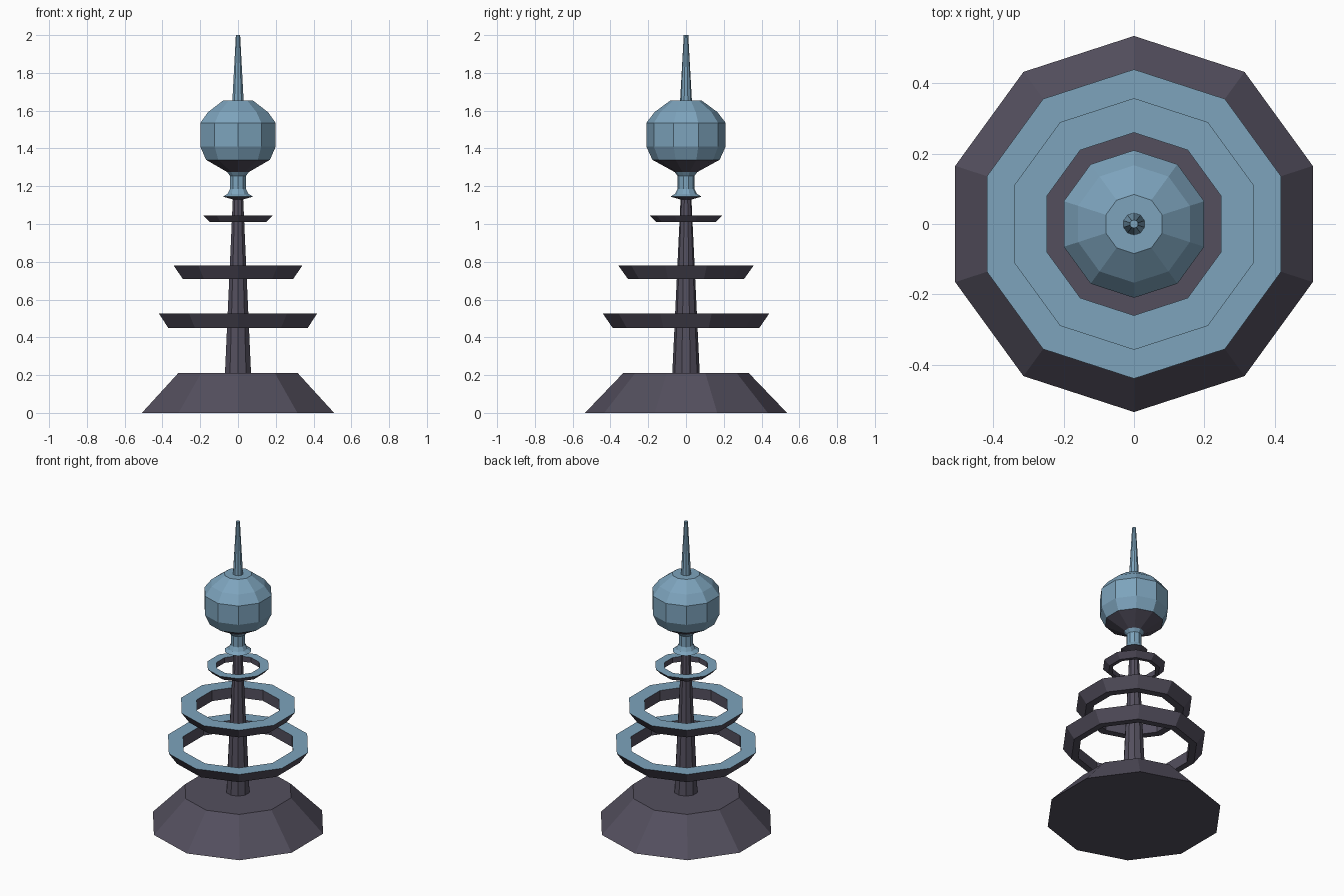
import bpy, bmesh, math

if "Cube" in bpy.data.objects:
    bpy.data.objects.remove(bpy.data.objects["Cube"])

N = 10  # every part is ten-sided, with a corner facing +y


def material(name, rgb):
    m = bpy.data.materials.new(name)
    m.diffuse_color = (*[(c / 255) ** 2.2 for c in rgb], 1)
    m.use_nodes = True
    m.node_tree.nodes["Principled BSDF"].inputs["Base Color"].default_value = m.diffuse_color
    return m


dark = material("dark_slate", (84, 80, 94))
blue = material("dusty_blue", (124, 162, 187))


def lathe(name, profile, mats, colours=None, closed=False):
    """Turn an (r, z) profile; colours gives a material index per band."""
    bm = bmesh.new()
    rings = []
    for r, z in profile:
        rings.append([bm.verts.new((r * math.cos(math.pi / 2 + i * math.tau / N),
                                    r * math.sin(math.pi / 2 + i * math.tau / N), z))
                      for i in range(N)])
    count = len(rings) if closed else len(rings) - 1
    for k in range(count):
        a, b = rings[k], rings[(k + 1) % len(rings)]
        for i in range(N):
            j = (i + 1) % N
            f = bm.faces.new((a[i], a[j], b[j], b[i]))
            f.material_index = colours[k] if colours else 0
    if not closed:
        f = bm.faces.new(rings[0][::-1])
        f.material_index = colours[0] if colours else 0
        f = bm.faces.new(rings[-1])
        f.material_index = colours[-1] if colours else 0
    bmesh.ops.recalc_face_normals(bm, faces=bm.faces)
    me = bpy.data.meshes.new(name)
    bm.to_mesh(me)
    bm.free()
    for m in mats:
        me.materials.append(m)
    ob = bpy.data.objects.new(name, me)
    bpy.context.collection.objects.link(ob)


# Sloped base and tapering column
lathe("base", [(0.535, 0), (0.333, 0.21)], [dark])
lathe("column", [(0.073, 0.2), (0.028, 1.15)], [dark])

# Floating rings: dark sides, blue top
for name, inner, low, outer, z0, z1 in (
        ("lower_ring", 0.345, 0.388, 0.44, 0.45, 0.525),
        ("middle_ring", 0.26, 0.308, 0.358, 0.71, 0.78),
        ("upper_ring", 0.135, 0.158, 0.192, 1.01, 1.045)):
    lathe(name, [(inner, z0), (low, z0), (outer, z1), (inner, z1)],
          [dark, blue], [0, 0, 1, 0], closed=True)

# Flared neck and globe, with dark undersides
lathe("neck_and_globe",
      [(0.03, 1.13), (0.083, 1.145), (0.058, 1.16), (0.045, 1.185), (0.045, 1.255),
       (0.06, 1.275), (0.178, 1.34), (0.21, 1.41), (0.21, 1.535), (0.167, 1.592),
       (0.084, 1.653)],
      [dark, blue], [0, 1, 1, 1, 1, 0, 1, 1, 1, 1])

# Spire
lathe("spire", [(0.032, 1.64), (0.012, 2.0)], [blue])
